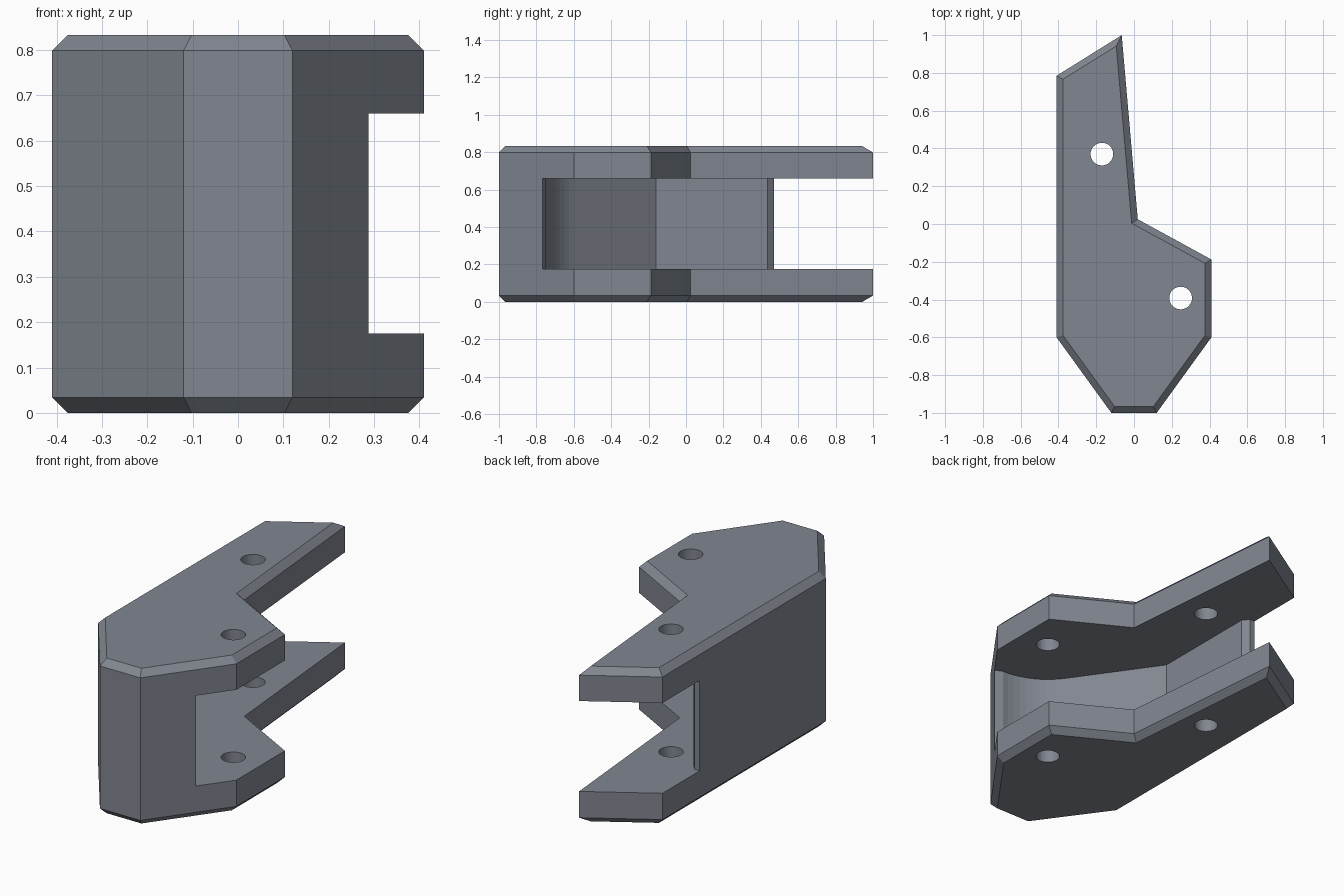
import bpy, bmesh, math
from mathutils import Vector

if "Cube" in bpy.data.objects:
    bpy.data.objects.remove(bpy.data.objects["Cube"])

H, C = 0.833, 0.034           # total height, chamfer size
SLOT = (0.175, 0.66)          # slot floor and ceiling
HOLES = [(-0.17, 0.37), (0.247, -0.392)]


def inset(pts, d):
    """Mitred inward offset of a counter-clockwise outline."""
    out = []
    for i, p in enumerate(pts):
        p = Vector(p)
        a = (p - Vector(pts[i - 1])).normalized()
        b = (Vector(pts[(i + 1) % len(pts)]) - p).normalized()
        na, nb = Vector((-a.y, a.x)), Vector((-b.y, b.x))
        out.append(p + (na + nb) * (d / (1 + na.dot(nb))))
    return out


def loft(name, layers):
    """Solid through stacked (outline, z) layers."""
    bm = bmesh.new()
    rings = [[bm.verts.new((p[0], p[1], z)) for p in pts] for pts, z in layers]
    n = len(rings[0])
    for lo, hi in zip(rings, rings[1:]):
        for i in range(n):
            j = (i + 1) % n
            bm.faces.new((lo[i], lo[j], hi[j], hi[i]))
    bm.faces.new(rings[0][::-1])
    bm.faces.new(rings[-1])
    bmesh.ops.recalc_face_normals(bm, faces=bm.faces)
    me = bpy.data.meshes.new(name)
    bm.to_mesh(me)
    bm.free()
    ob = bpy.data.objects.new(name, me)
    bpy.context.collection.objects.link(ob)
    return ob


def arc(c, r, a0, a1, n):
    return [(c[0] + r * math.cos(math.radians(a0 + (a1 - a0) * i / n)),
             c[1] + r * math.sin(math.radians(a0 + (a1 - a0) * i / n))) for i in range(n + 1)]


# Chamfered body
outline = [(-0.41, -0.6), (-0.12, -1), (0.12, -1), (0.41, -0.6), (0.41, -0.188),
           (0.02, 0.025), (-0.065, 1), (-0.41, 0.785)]
inner = inset(outline, C)
body = loft("clevis_bracket", [(inner, 0), (outline, C), (outline, H - C), (inner, H)])

# Slot: side wall with chamfered end, slanted wall running into an arc round the front pin hole
slot = [(-0.6, 0.47), (-0.41, 0.47), (-0.38, 0.47), (-0.352, 0.437), (-0.352, -0.16)]
slot += arc(HOLES[1], 0.357, 215.4, 270, 10)
slot += [(0.288, -0.768), (0.6, -0.768), (0.6, 1.2), (-0.6, 1.2)]
cutters = [loft("slot_cutter", [(slot, SLOT[0]), (slot, SLOT[1])])]

# Pin holes
for c in HOLES:
    ring = arc(c, 0.06, 0, 360, 32)[:-1]
    cutters.append(loft("hole_cutter", [(ring, -0.1), (ring, H + 0.1)]))

bpy.context.view_layer.objects.active = body
body.select_set(True)
for cut in cutters:
    cut.hide_render = True
    mod = body.modifiers.new("cut", 'BOOLEAN')
    mod.operation, mod.solver, mod.object = 'DIFFERENCE', 'EXACT', cut
    bpy.ops.object.modifier_apply(modifier=mod.name)
    bpy.data.objects.remove(cut)

# Dark steel colour
steel = bpy.data.materials.new("dark_steel")
steel.diffuse_color = (0.22, 0.24, 0.28, 1)
steel.use_nodes = True
steel.node_tree.nodes["Principled BSDF"].inputs["Base Color"].default_value = steel.diffuse_color
body.data.materials.clear()
body.data.materials.append(steel)
